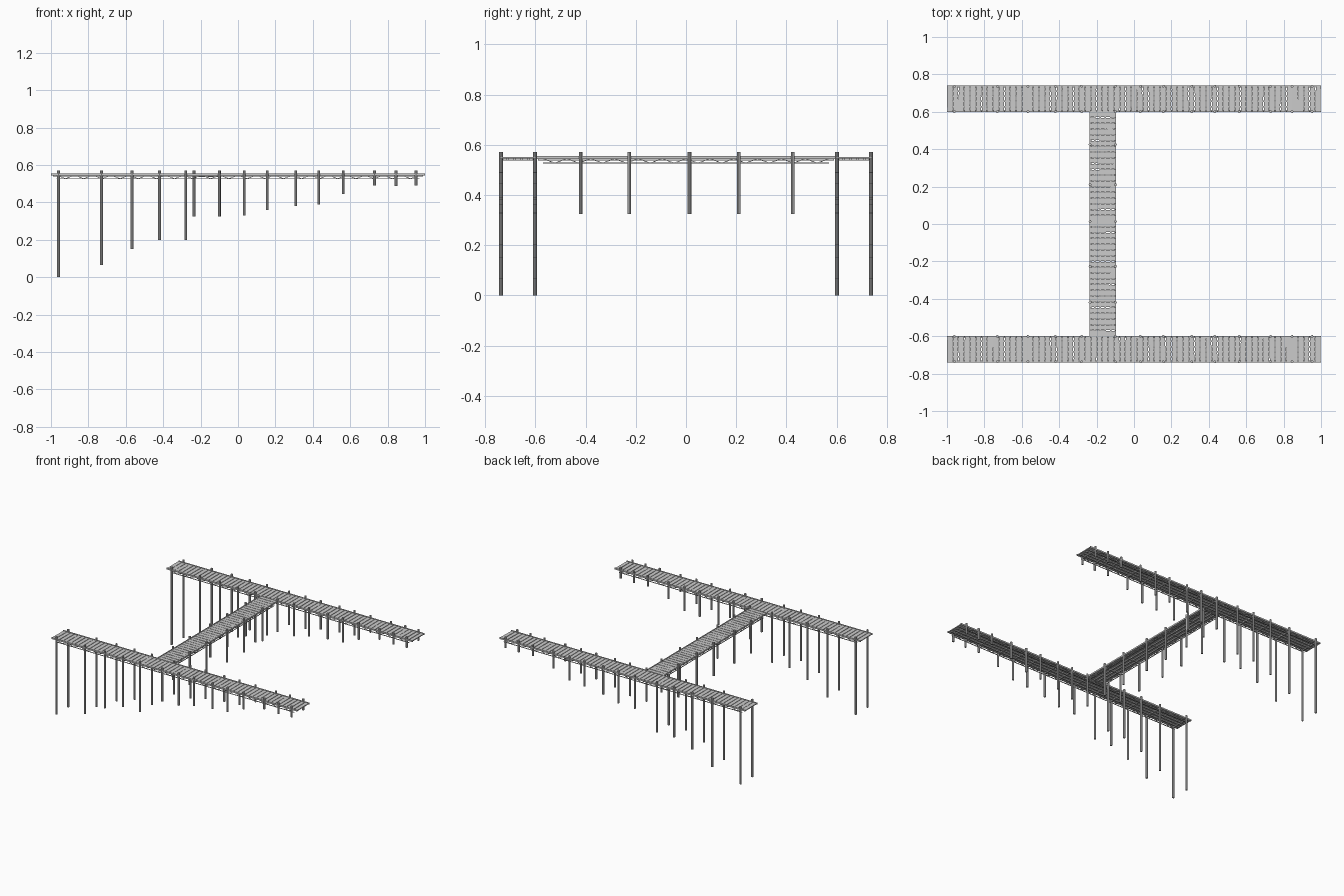
import bpy, bmesh, math, random
from mathutils import Vector, Matrix

if "Cube" in bpy.data.objects:
    bpy.data.objects.remove(bpy.data.objects["Cube"])

random.seed(4)
HALF = 0.0715      # half width of every walkway
ROW = 0.068        # post row offset from the walkway centre line


def finish(bm, name):
    mesh = bpy.data.meshes.new(name)
    bm.to_mesh(mesh)
    bm.free()
    ob = bpy.data.objects.new(name, mesh)
    bpy.context.collection.objects.link(ob)
    return ob


def box(bm, centre, size, rot=Matrix()):
    m = Matrix.Translation(centre) @ rot @ Matrix.Diagonal((*size, 1))
    bmesh.ops.create_cube(bm, size=1, matrix=m)


def bar(bm, a, b, width, height):
    a, b = Vector(a), Vector(b)
    d = b - a
    rot = Matrix.Rotation(-math.atan2(d.z, d.x), 4, 'Y')
    box(bm, (a + b) / 2, (d.length, width, height), rot)


def walkway(name, x0, x1, posts, place):
    """Build along x about y = 0, then move into place."""
    parts = []

    # deck planks, slightly uneven
    bm = bmesh.new()
    n = round((x1 - x0) / 0.031)
    pitch = (x1 - x0) / n
    for i in range(n):
        rot = (Matrix.Rotation(random.uniform(-.012, .012), 4, 'Z')
               @ Matrix.Rotation(random.uniform(-.012, .012), 4, 'X'))
        box(bm, (x0 + (i + .5) * pitch, random.uniform(-.001, .001), .5485),
            (pitch - random.uniform(.002, .005), 2 * HALF - .004, .006), rot)
    parts.append(finish(bm, name + "_planks"))

    # long stringers under the deck and edge beams
    bm = bmesh.new()
    mid = (x0 + x1) / 2
    for y in (-.042, -.014, .014, .042):
        box(bm, (mid, y, .542), (x1 - x0 - .02, .008, .008))
    for s in (-1, 1):
        box(bm, (mid, s * (HALF - .003), .549), (x1 - x0, .006, .011))
    parts.append(finish(bm, name + "_beams"))

    # cross beams at the posts
    bm = bmesh.new()
    for x, _ in posts:
        box(bm, (x, 0, .541), (.008, 2 * ROW, .008))
    parts.append(finish(bm, name + "_cross_beams"))

    # side trusses: lower chord and zigzag braces
    bm = bmesh.new()
    a, b = x0 + .03, x1 - .03
    n = round((b - a) / .048)
    step = (b - a) / n
    for s in (-1, 1):
        y = s * (ROW - .006)
        box(bm, (mid, y, .5265), (b - a, .004, .004))
        for i in range(n):
            z = (.527, .545) if i % 2 else (.545, .527)
            bar(bm, (a + i * step, y, z[0]), (a + (i + 1) * step, y, z[1]), .003, .003)
    parts.append(finish(bm, name + "_truss"))

    # round posts reaching down to the sloping bed
    bm = bmesh.new()
    for x, low in posts:
        for s in (-1, 1):
            bmesh.ops.create_cone(bm, cap_ends=True, segments=10, radius1=.0075,
                                  radius2=.0075, depth=.571 - low,
                                  matrix=Matrix.Translation((x, s * ROW, (.571 + low) / 2)))
    parts.append(finish(bm, name + "_posts"))

    for ob in parts:
        ob.data.transform(place)
        ob.data.update()


# two parallel piers
pier_posts = [(-.96, 0), (-.73, .065), (-.567, .15), (-.42, .2), (-.28, .2),
              (-.1, .325), (.034, .33), (.157, .36), (.309, .38), (.432, .39),
              (.562, .445), (.73, .49), (.845, .487), (.952, .49)]
walkway("front_pier", -1, 1, pier_posts, Matrix.Translation((0, -.669, 0)))
walkway("back_pier", -1, 1, pier_posts, Matrix.Translation((0, .669, 0)))

# link between them
link_posts = [(y, .325) for y in (-.42, -.226, .014, .21, .425)]
walkway("link", -.6, .6, link_posts,
        Matrix.Translation((-.167, 0, 0)) @ Matrix.Rotation(math.pi / 2, 4, 'Z'))
